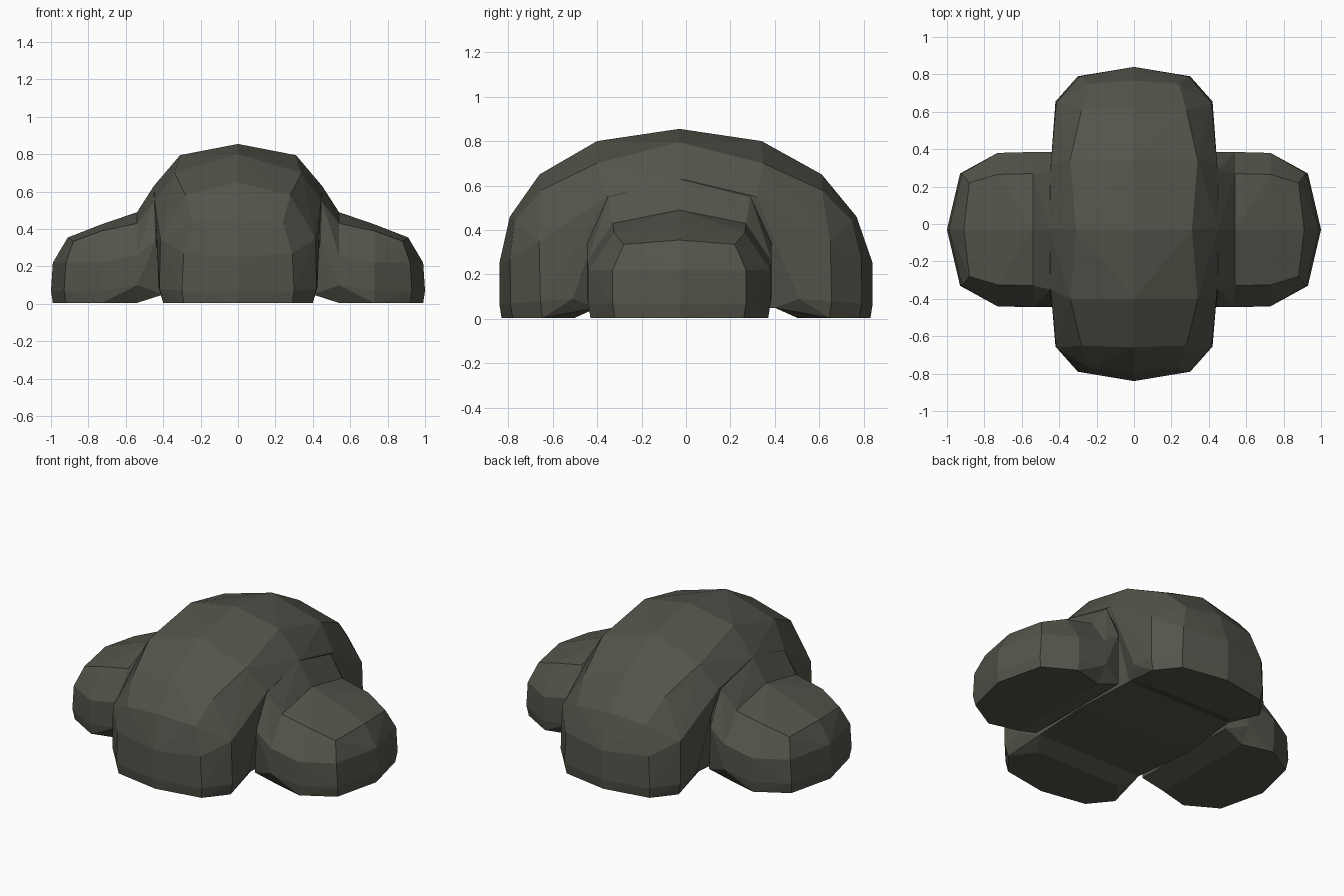
import bpy, bmesh, math

if "Cube" in bpy.data.objects:
    bpy.data.objects.remove(bpy.data.objects["Cube"])

stone = bpy.data.materials.new("dark olive stone")
stone.diffuse_color = (0.09, 0.088, 0.07, 1)
stone.use_nodes = True
stone.node_tree.nodes["Principled BSDF"].inputs["Base Color"].default_value = stone.diffuse_color


def hull_object(name, points):
    """Flat-faced convex chunk around the given points."""
    bm = bmesh.new()
    for p in sorted(set(points)):
        bm.verts.new(p)
    bmesh.ops.convex_hull(bm, input=bm.verts[:])
    inner = [v for v in bm.verts if not v.link_faces]
    bmesh.ops.delete(bm, geom=inner, context='VERTS')
    bmesh.ops.dissolve_limit(bm, angle_limit=math.radians(1),
                             verts=bm.verts[:], edges=bm.edges[:])
    bmesh.ops.recalc_face_normals(bm, faces=bm.faces[:])
    me = bpy.data.meshes.new(name)
    bm.to_mesh(me)
    bm.free()
    me.materials.append(stone)
    ob = bpy.data.objects.new(name, me)
    bpy.context.collection.objects.link(ob)
    return ob


def lean(z):
    # the upper part of the boulder sits slightly toward the front
    return -0.03 * min(1, max(0, (z - 0.25) / 0.5))


# Long body, quarter outline as (x, |y|, z)
end_rows = [
    (0, .83, .005), (.29, .78, .005), (.40, .645, .005),
    (0, .84, .07), (.3, .79, .07), (.42, .655, .08),
    (0, .84, .25), (.29, .79, .27), (.415, .655, .35),
    (0, .78, .46), (.24, .76, .44),
    (0, .635, .65), (.28, .63, .58), (.43, .51, .38),
    (.3, .5, .005), (.425, .51, .09)]
shared = [(0, .37, .80), (.34, .375, .70), (.445, .335, .55), (.41, .41, .33), (.37, .40, .05)]
middle = [(0, 0, .855), (.31, 0, .795), (.45, 0, .63), (.40, 0, .04)]

for name, side in (("front_lobe", -1), ("back_lobe", 1)):
    hull_object(name, [(sx * x, side * y + lean(z), z)
                       for x, y, z in end_rows + shared for sx in (-1, 1)])
hull_object("body_middle", [(sx * x, sy * y + lean(z), z)
                            for x, y, z in shared + middle
                            for sx in (-1, 1) for sy in (-1, 1)])

# Side lobes: root section against the body, then the rounded lobe
root = [(.38, 0, .6), (.38, .30, .53), (.45, 0, .63), (.447, .32, .55),
        (.44, .415, .34), (.40, .37, .05)]
neck = [(.54, 0, .49), (.54, .30, .43), (.54, .415, .26),
        (.54, .415, .10), (.54, .35, .005)]
tip = [(.73, 0, .425), (.73, .295, .39), (.73, .41, .22), (.73, .41, .07), (.73, .40, .005),
       (.91, 0, .355), (.88, .25, .335), (.92, .3, .22), (.93, .3, .07), (.92, .29, .005),
       (.99, 0, .22), (1, 0, .07), (.99, 0, .005)]

for label, sx in (("left", -1), ("right", 1)):
    for part, pts in (("side_root", root + neck), ("side_lobe", neck + tip)):
        hull_object(label + "_" + part, [(sx * x, sy * y - .03, z)
                                         for x, y, z in pts for sy in (-1, 1)])
